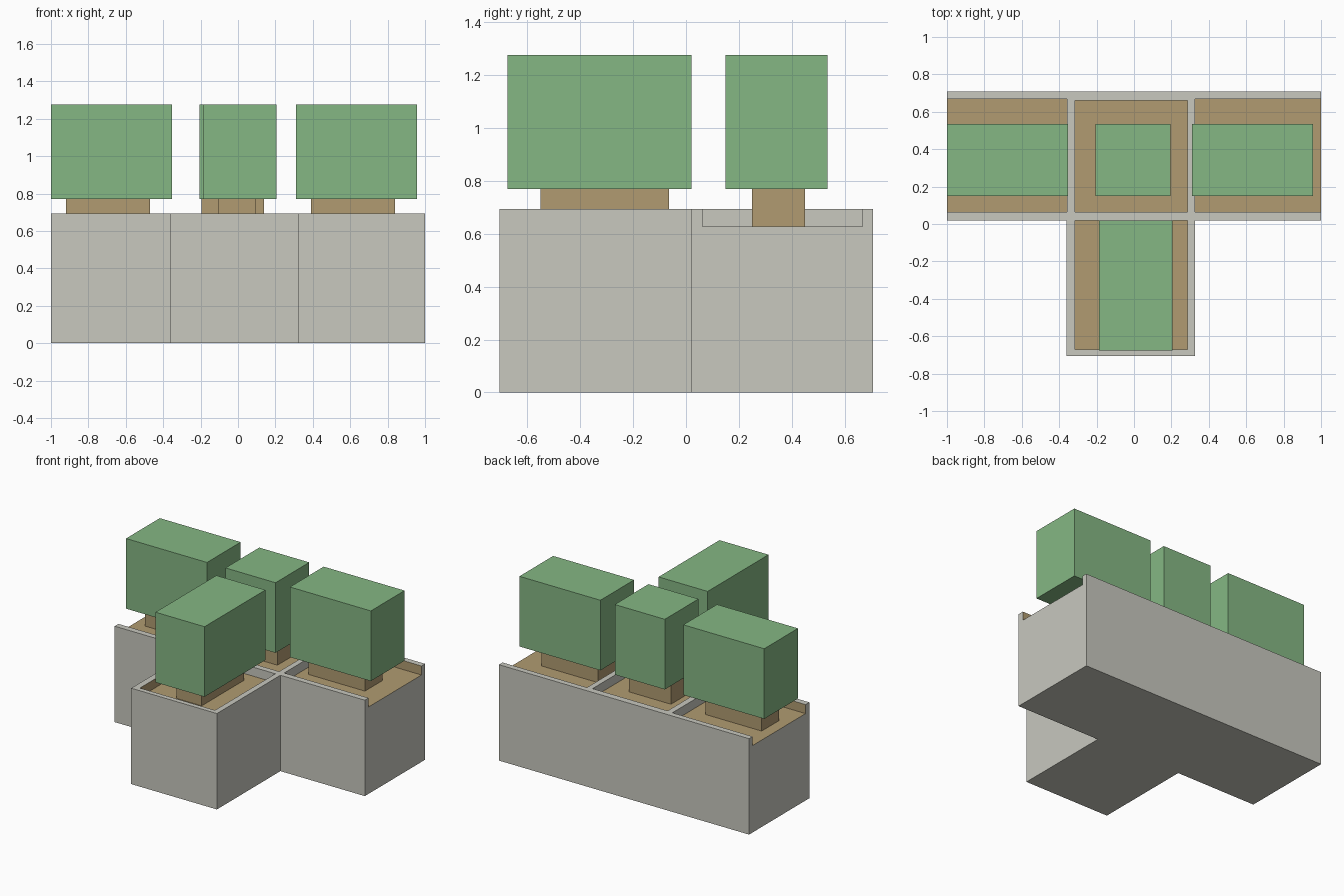
import bpy, bmesh

cube = bpy.data.objects.get("Cube")
if cube:
    bpy.data.objects.remove(cube, do_unlink=True)


def material(name, rgb):
    mat = bpy.data.materials.new(name)
    mat.use_nodes = True
    mat.diffuse_color = (*rgb, 1)
    mat.node_tree.nodes["Principled BSDF"].inputs["Base Color"].default_value = (*rgb, 1)
    return mat


STONE = material("pale stone", (0.58, 0.58, 0.52))
SOIL = material("brown soil", (0.44, 0.33, 0.165))
LEAF = material("leaf green", (0.235, 0.475, 0.23))


def prism(name, outline, z0, z1, mats):
    """Extrude a flat outline from z0 up to z1."""
    bm = bmesh.new()
    face = bm.faces.new([bm.verts.new((x, y, z0)) for x, y in outline])
    top = bmesh.ops.extrude_face_region(bm, geom=[face])["geom"]
    verts = [v for v in top if isinstance(v, bmesh.types.BMVert)]
    bmesh.ops.translate(bm, verts=verts, vec=(0, 0, z1 - z0))
    bmesh.ops.recalc_face_normals(bm, faces=bm.faces)
    mesh = bpy.data.meshes.new(name)
    bm.to_mesh(mesh)
    bm.free()
    for mat in mats:
        mesh.materials.append(mat)
    obj = bpy.data.objects.new(name, mesh)
    bpy.context.collection.objects.link(obj)
    return obj


def box(name, x0, x1, y0, y1, z0, z1, mat):
    return prism(name, [(x0, y0), (x1, y0), (x1, y1), (x0, y1)], z0, z1, [mat])


RIM, BED, CROWN, TOP = 0.693, 0.628, 0.77, 1.277
INNER = 0.02  # line where the front arm meets the wings

# T-shaped planter body
planter = prism("planter", [(-1, INNER), (-0.36, INNER), (-0.36, -0.705), (0.325, -0.705),
                            (0.325, INNER), (1, INNER), (1, 0.708), (-1, 0.708)],
                0, RIM, [STONE, SOIL])

# Planting beds, open at the ends of the two wings
beds = {
    "right_bed": (-1.1, -0.358, 0.063, 0.667),
    "middle_bed": (-0.315, 0.285, 0.063, 0.66),
    "left_bed": (0.325, 1.1, 0.063, 0.667),
    "front_bed": (-0.315, 0.285, -0.67, INNER),
}
for name, area in beds.items():
    cutter = box(name + "_cutter", *area, BED, 1, STONE)
    cutter.hide_render = True
    mod = planter.modifiers.new(name, "BOOLEAN")
    mod.operation, mod.solver, mod.object = "DIFFERENCE", "EXACT", cutter
    bpy.context.view_layer.objects.active = planter
    bpy.ops.object.modifier_apply(modifier=mod.name)
    bpy.data.objects.remove(cutter, do_unlink=True)

# Soil on the bed floors and on the long inner walls of each bed
mesh = planter.data
for p in mesh.polygons:
    heights = [mesh.vertices[i].co.z for i in p.vertices]
    floor = max(heights) < BED + 0.01 and min(heights) > BED - 0.01
    wall = min(heights) > BED - 0.01 and abs(p.normal.z) < 0.5
    across = p.normal.y if p.center.y > INNER + 0.01 else p.normal.x
    p.material_index = 1 if floor or (wall and abs(across) > 0.5) else 0

# Clipped block shrubs on low stems: crown area, stem area
shrubs = {
    "right": ((-1, -0.353, 0.15, 0.535), (-0.92, -0.47, 0.25, 0.45)),
    "middle": ((-0.205, 0.195, 0.15, 0.535), (-0.195, 0.14, 0.25, 0.45)),
    "left": ((0.31, 0.957, 0.15, 0.535), (0.39, 0.84, 0.25, 0.45)),
    "front": ((-0.187, 0.205, -0.675, 0.02), (-0.105, 0.095, -0.55, -0.065)),
}
for name, (crown, stem) in shrubs.items():
    box(name + "_shrub", *crown, CROWN, TOP, LEAF)
    box(name + "_stem", *stem, BED, CROWN, SOIL)
